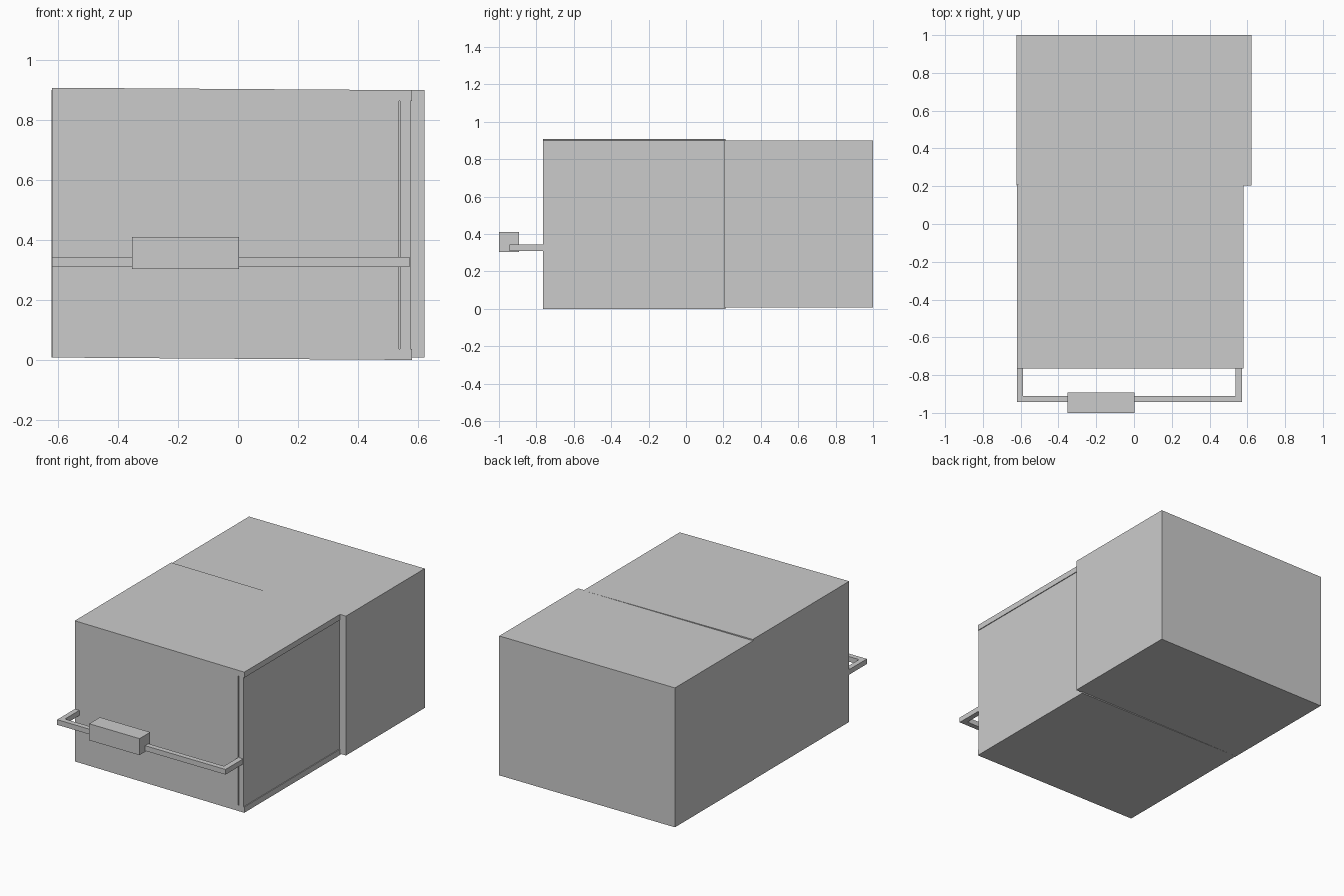
import bpy

if "Cube" in bpy.data.objects:
    bpy.data.objects.remove(bpy.data.objects["Cube"])


def prism(name, outline, y0, y1):
    """Extrude an (x, z) outline, listed counter-clockwise from the front, along y."""
    n = len(outline)
    verts = [(x, y, z) for y in (y0, y1) for x, z in outline]
    faces = [tuple(range(n)), tuple(reversed(range(n, 2 * n)))]
    for i in range(n):
        j = (i + 1) % n
        faces.append((j, i, i + n, j + n))
    mesh = bpy.data.meshes.new(name)
    mesh.from_pydata(verts, [], faces)
    obj = bpy.data.objects.new(name, mesh)
    bpy.context.collection.objects.link(obj)
    return obj


def box(name, x, y, z):
    return prism(name, [(x[0], z[0]), (x[1], z[0]), (x[1], z[1]), (x[0], z[1])], *y)


# Rear cabinet
box("rear_cabinet", (-0.622, 0.622), (0.203, 1.0), (0.008, 0.9))

# Front cabinet: slightly tapered body with lips framing the right side
prism("front_cabinet", [
    (-0.62, 0.008), (0.58, 0.0), (0.58, 0.037), (0.537, 0.037),
    (0.537, 0.864), (0.58, 0.864), (0.58, 0.9), (-0.62, 0.908),
], -0.765, 0.21)

# Side panel set between the lips, leaving a thin slit on the front
box("side_panel", (0.541, 0.575), (-0.765, 0.205), (0.037, 0.864))

# Handle rail with two arms
for name, x in (("left_arm", (-0.62, -0.588)), ("right_arm", (0.538, 0.572))):
    box("handle_" + name, x, (-0.943, -0.76), (0.31, 0.343))
box("handle_rail", (-0.588, 0.538), (-0.943, -0.91), (0.31, 0.343))

# Control block on the rail
box("control_block", (-0.353, 0.003), (-1.0, -0.892), (0.304, 0.41))
